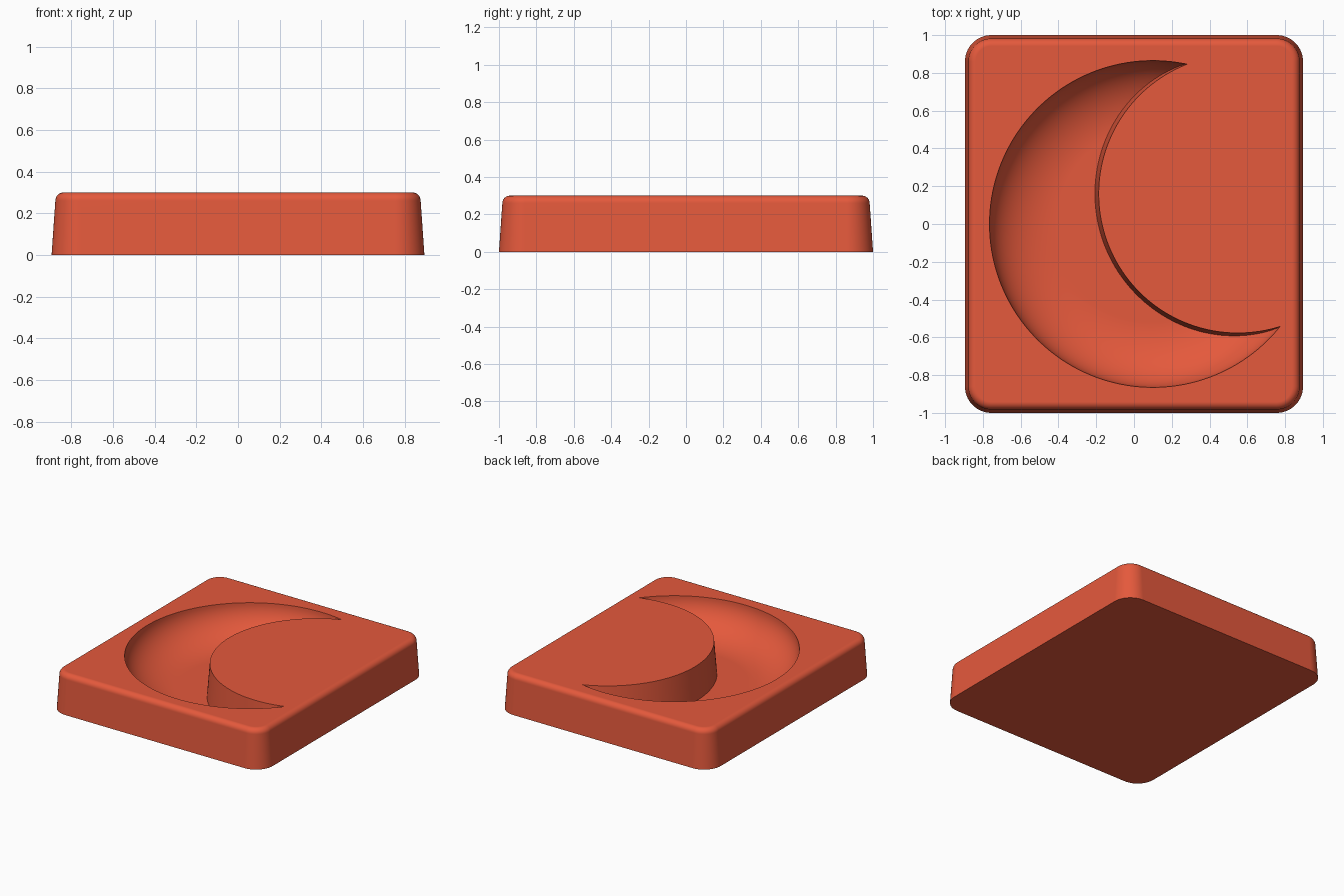
import bpy, bmesh
from math import sin, cos, pi

cube = bpy.data.objects.get("Cube")
if cube:
    bpy.data.objects.remove(cube, do_unlink=True)

HEIGHT = 0.30
FLOOR = 0.05

clay = bpy.data.materials.new("terracotta red")
clay.use_nodes = True
COLOUR = (0.78, 0.10, 0.045, 1)
clay.diffuse_color = COLOUR
clay.node_tree.nodes["Principled BSDF"].inputs["Base Color"].default_value = COLOUR


def circle(cx, cy, r, z, n=160):
    return [(cx + r * cos(2 * pi * i / n), cy + r * sin(2 * pi * i / n), z) for i in range(n)]


def rounded_rect(hx, hy, r, inset, z, n=14):
    """Rounded rectangle ring, shrunk evenly by inset."""
    points = []
    for k, (sx, sy) in enumerate([(1, 1), (-1, 1), (-1, -1), (1, -1)]):
        for i in range(n + 1):
            a = (k + i / n) * pi / 2
            points.append((sx * (hx - r) + (r - inset) * cos(a),
                           sy * (hy - r) + (r - inset) * sin(a), z))
    return points


def loft(name, rings):
    """Closed solid skinned through rings of equal point count."""
    bm = bmesh.new()
    loops = [[bm.verts.new(p) for p in ring] for ring in rings]
    n = len(loops[0])
    for low, high in zip(loops, loops[1:]):
        for i in range(n):
            j = (i + 1) % n
            bm.faces.new((low[i], low[j], high[j], high[i]))
    bm.faces.new(loops[0][::-1])
    bm.faces.new(loops[-1])
    bmesh.ops.recalc_face_normals(bm, faces=bm.faces)
    mesh = bpy.data.meshes.new(name)
    bm.to_mesh(mesh)
    bm.free()
    mesh.materials.append(clay)
    obj = bpy.data.objects.new(name, mesh)
    bpy.context.collection.objects.link(obj)
    return obj


def activate(obj):
    bpy.ops.object.select_all(action="DESELECT")
    obj.select_set(True)
    bpy.context.view_layer.objects.active = obj


def subtract(target, cutter):
    activate(target)
    mod = target.modifiers.new("cut", "BOOLEAN")
    mod.operation = "DIFFERENCE"
    mod.solver = "EXACT"
    mod.object = cutter
    bpy.ops.object.modifier_apply(modifier=mod.name)
    bpy.data.objects.remove(cutter, do_unlink=True)


# Block: drafted sides and a rounded top edge
DRAFT, FILLET, STEPS = 0.018, 0.04, 8
rings = [rounded_rect(0.895, 1.0, 0.14, 0, 0)]
for i in range(STEPS + 1):
    a = i / STEPS * pi / 2
    rings.append(rounded_rect(0.895, 1.0, 0.14, DRAFT + FILLET * (1 - cos(a)),
                              HEIGHT - FILLET + FILLET * sin(a)))
block = loft("crescent_dish", rings)

# Bowl cutter: flat floor sweeping up to a steep round rim
RIM, SWEEP, DEPTH, STEPS = 0.865, 0.35, HEIGHT - FLOOR, 20
rings = []
for i in range(STEPS + 1):
    a = i / STEPS * pi / 2
    rings.append(circle(0.10, 0, RIM - SWEEP * (1 - sin(a)), HEIGHT - DEPTH * cos(a)))
rings.append(circle(0.10, 0, RIM, HEIGHT + 0.1))
bowl = loft("bowl_cutter", rings)

# Island: slightly tapered round wall left standing, making the crescent
low, high = FLOOR - 0.02, HEIGHT + 0.2
taper = 0.08
island = loft("island_cutter", [
    circle(0.55, 0.16, 0.737 + taper * (HEIGHT - low), low),
    circle(0.55, 0.16, 0.737 + taper * (HEIGHT - high), high)])

subtract(bowl, island)
subtract(block, bowl)

# Smooth rounds with crisp rims, keeping the flat faces flat
activate(block)
bpy.ops.object.shade_smooth_by_angle(angle=pi / 6)
normals = block.modifiers.new("flat_normals", "WEIGHTED_NORMAL")
normals.keep_sharp = True
